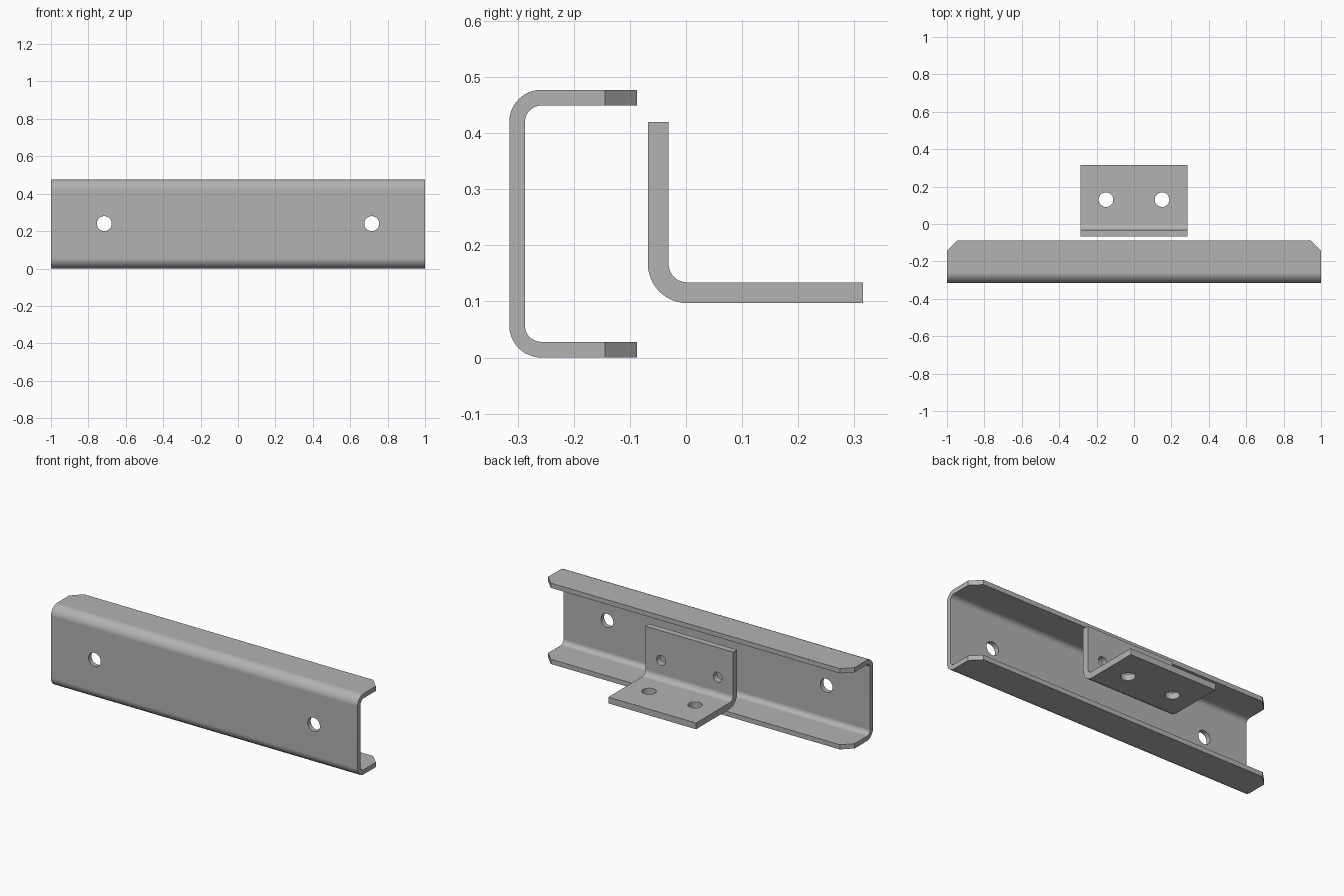
import bpy, bmesh, math
from mathutils import Vector, Matrix

cube = bpy.data.objects.get("Cube")
if cube:
    bpy.data.objects.remove(cube, do_unlink=True)

steel = bpy.data.materials.new("grey steel")
steel.use_nodes = True
grey = (0.45, 0.45, 0.45, 1)
steel.diffuse_color = grey
steel.node_tree.nodes["Principled BSDF"].inputs["Base Color"].default_value = grey


def bent_strip(bends, radius, thick, start, end, steps=12):
    """Closed (y, z) outline of a sheet bent around the given arcs."""
    sides = []
    for r in (radius, radius - thick):
        pts = []
        for cy, cz, a0, a1 in bends:
            for i in range(steps + 1):
                a = math.radians(a0 + (a1 - a0) * i / steps)
                pts.append(Vector((cy + r * math.cos(a), cz + r * math.sin(a))))
        sides.append([pts[0] + Vector(start)] + pts + [pts[-1] + Vector(end)])
    return sides[0] + sides[1][::-1]


def sheet_part(name, outline, half, chamfer_y=None, chamfer=0.0):
    """Extrude an outline along x, optionally clipping the lip corners."""
    bm = bmesh.new()
    face = bm.faces.new([bm.verts.new((-half, y, z)) for y, z in outline])
    ext = bmesh.ops.extrude_face_region(bm, geom=[face])["geom"]
    bmesh.ops.translate(bm, vec=(2 * half, 0, 0),
                        verts=[v for v in ext if isinstance(v, bmesh.types.BMVert)])
    if chamfer:
        corners = [e for e in bm.edges
                   if all(abs(v.co.y - chamfer_y) < 1e-4 for v in e.verts)
                   and abs(e.verts[0].co.x - e.verts[1].co.x) < 1e-4]
        bmesh.ops.bevel(bm, geom=corners, offset=chamfer, segments=1,
                        affect='EDGES', offset_type='OFFSET')
    bmesh.ops.recalc_face_normals(bm, faces=bm.faces)
    mesh = bpy.data.meshes.new(name)
    bm.to_mesh(mesh)
    bm.free()
    mesh.materials.append(steel)
    obj = bpy.data.objects.new(name, mesh)
    bpy.context.collection.objects.link(obj)
    return obj


def drill(obj, x, y, z, radius, along_y):
    """Cut a mirrored pair of round holes."""
    bm = bmesh.new()
    turn = Matrix.Rotation(math.pi / 2, 4, 'X') if along_y else Matrix()
    for side in (-1, 1):
        bmesh.ops.create_cone(bm, cap_ends=True, segments=40, radius1=radius,
                              radius2=radius, depth=0.12,
                              matrix=Matrix.Translation((side * x, y, z)) @ turn)
    mesh = bpy.data.meshes.new("hole_cutter")
    bm.to_mesh(mesh)
    bm.free()
    mesh.materials.append(steel)
    cutter = bpy.data.objects.new("hole_cutter", mesh)
    bpy.context.collection.objects.link(cutter)
    cutter.hide_render = True
    mod = obj.modifiers.new("holes", 'BOOLEAN')
    mod.operation = 'DIFFERENCE'
    mod.solver = 'EXACT'
    mod.object = cutter
    bpy.context.view_layer.objects.active = obj
    bpy.ops.object.modifier_apply(modifier=mod.name)
    bpy.data.objects.remove(cutter, do_unlink=True)


def finish(obj):
    """Smooth bends, sharp edges, flat plates."""
    bpy.ops.object.select_all(action='DESELECT')
    obj.select_set(True)
    bpy.context.view_layer.objects.active = obj
    bpy.ops.object.shade_smooth_by_angle(angle=math.radians(30))
    mod = obj.modifiers.new("flat plates", 'WEIGHTED_NORMAL')
    mod.keep_sharp = True


# Channel rail with clipped lip corners
lip = -0.087
rail = sheet_part("channel_rail",
                  bent_strip([(-0.258, 0.057, 270, 180), (-0.258, 0.42, 180, 90)],
                             0.057, 0.028, (lip + 0.258, 0), (lip + 0.258, 0)),
                  1.0, lip, 0.057)
drill(rail, 0.715, -0.3, 0.24, 0.04, True)
finish(rail)

# Angle bracket behind the rail
bracket = sheet_part("angle_bracket",
                     bent_strip([(0.002, 0.167, 180, 270)],
                                0.07, 0.037, (0, 0.253), (0.313, 0)), 0.286)
drill(bracket, 0.15, 0.13, 0.115, 0.039, False)
drill(bracket, 0.185, -0.05, 0.245, 0.029, True)
finish(bracket)
